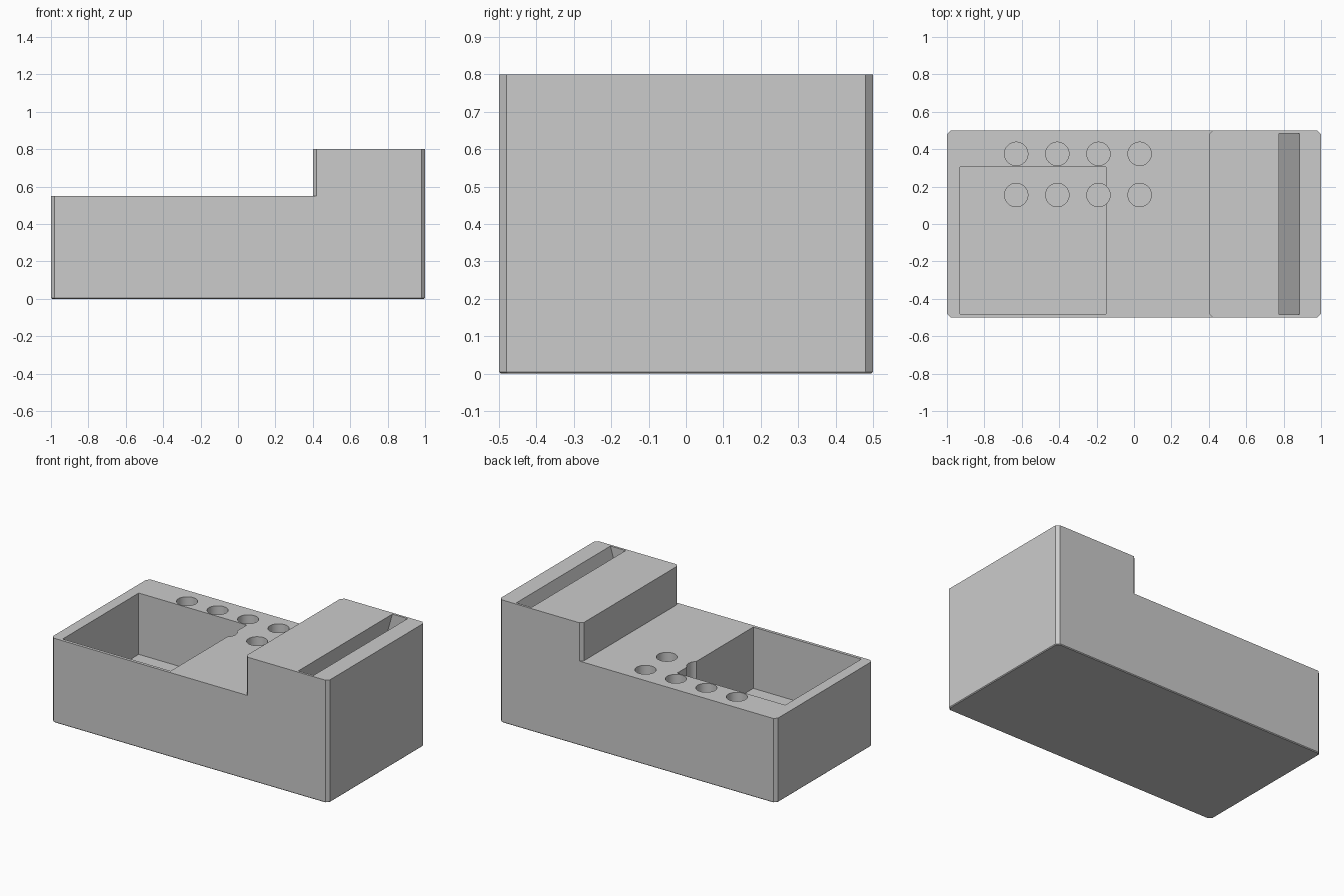
import bpy, bmesh, math
from mathutils import Matrix

if "Cube" in bpy.data.objects:
    bpy.data.objects.remove(bpy.data.objects["Cube"])

C = 0.02          # corner chamfer
DECK, TOP = 0.55, 0.80


def new_object(name, bm):
    bmesh.ops.recalc_face_normals(bm, faces=bm.faces)
    me = bpy.data.meshes.new(name)
    bm.to_mesh(me)
    bm.free()
    ob = bpy.data.objects.new(name, me)
    bpy.context.collection.objects.link(ob)
    return ob


def box(name, x0, x1, y0, y1, z0, z1, matrix=Matrix()):
    bm = bmesh.new()
    bmesh.ops.create_cube(bm, size=1)
    for v in bm.verts:
        v.co.x = x1 if v.co.x > 0 else x0
        v.co.y = y1 if v.co.y > 0 else y0
        v.co.z = z1 if v.co.z > 0 else z0
    bm.transform(matrix)
    return new_object(name, bm)


def cylinder(name, x, y, r, z0, z1):
    bm = bmesh.new()
    bmesh.ops.create_cone(bm, cap_ends=True, segments=48, radius1=r, radius2=r,
                          depth=z1 - z0,
                          matrix=Matrix.Translation((x, y, (z0 + z1) / 2)))
    return new_object(name, bm)


def cut(target, cutter):
    mod = target.modifiers.new("cut", 'BOOLEAN')
    mod.operation = 'DIFFERENCE'
    mod.solver = 'EXACT'
    mod.object = cutter
    dg = bpy.context.evaluated_depsgraph_get()
    me = bpy.data.meshes.new_from_object(target.evaluated_get(dg))
    target.modifiers.clear()
    target.data = me
    bpy.data.objects.remove(cutter)


# Stepped body: chamfered footprint, low deck and raised block on the right
right = [(0.4 + C, -0.5), (1 - C, -0.5), (1, -0.5 + C),
         (1, 0.5 - C), (1 - C, 0.5), (0.4 + C, 0.5)]
left = [(-1 + C, 0.5), (-1, 0.5 - C), (-1, -0.5 + C), (-1 + C, -0.5)]
step = [(0.4, 0.5 - C), (0.4, -0.5 + C)]

bm = bmesh.new()


def ring(points, z, sx=1, sy=1):
    return [bm.verts.new((x * sx, y * sy, z)) for x, y in points]


def bridge(a, b):
    for i in range(len(a)):
        j = (i + 1) % len(a)
        bm.faces.new((a[i], a[j], b[j], b[i]))


foot = ring(right + left, 0, 0.995, 0.99)
low = ring(right + left, 0.005)
deck = ring(right + left, DECK)
inner = ring(step, DECK)
roof = ring(right + step, TOP)
bm.faces.new(foot)
bridge(foot, low)
bridge(low, deck)
bm.faces.new(deck[5:] + [deck[0], inner[1], inner[0]])
bridge(deck[:6] + inner, roof)
bm.faces.new(roof)
body = new_object("organizer_body", bm)

# Square tray pocket
cut(body, box("tray_cutter", -0.93, -0.15, -0.48, 0.305, 0.15, 0.9))

# Two rows of round pen holes
for y in (0.375, 0.155):
    for i in range(4):
        cut(body, cylinder("pen_hole_cutter", -0.63 + 0.22 * i, y, 0.0625, 0.05, 0.9))

# Leaning slot in the raised block
tilt = math.radians(16)
half = 0.055 * math.cos(tilt)
lean = Matrix.Translation((0.83, 0, TOP)) @ Matrix.Rotation(tilt, 4, 'Y')
cut(body, box("slot_cutter", -half, half, -0.485, 0.485, -0.57, 0.2, lean))

# Material and shading
grey = bpy.data.materials.new("light_grey")
grey.diffuse_color = (0.6, 0.6, 0.6, 1)
grey.use_nodes = True
grey.node_tree.nodes["Principled BSDF"].inputs["Base Color"].default_value = grey.diffuse_color
body.data.materials.clear()
body.data.materials.append(grey)
for p in body.data.polygons:
    p.material_index = 0
bpy.ops.object.select_all(action='DESELECT')
body.select_set(True)
bpy.context.view_layer.objects.active = body
bpy.ops.object.shade_smooth_by_angle(angle=math.radians(25))
